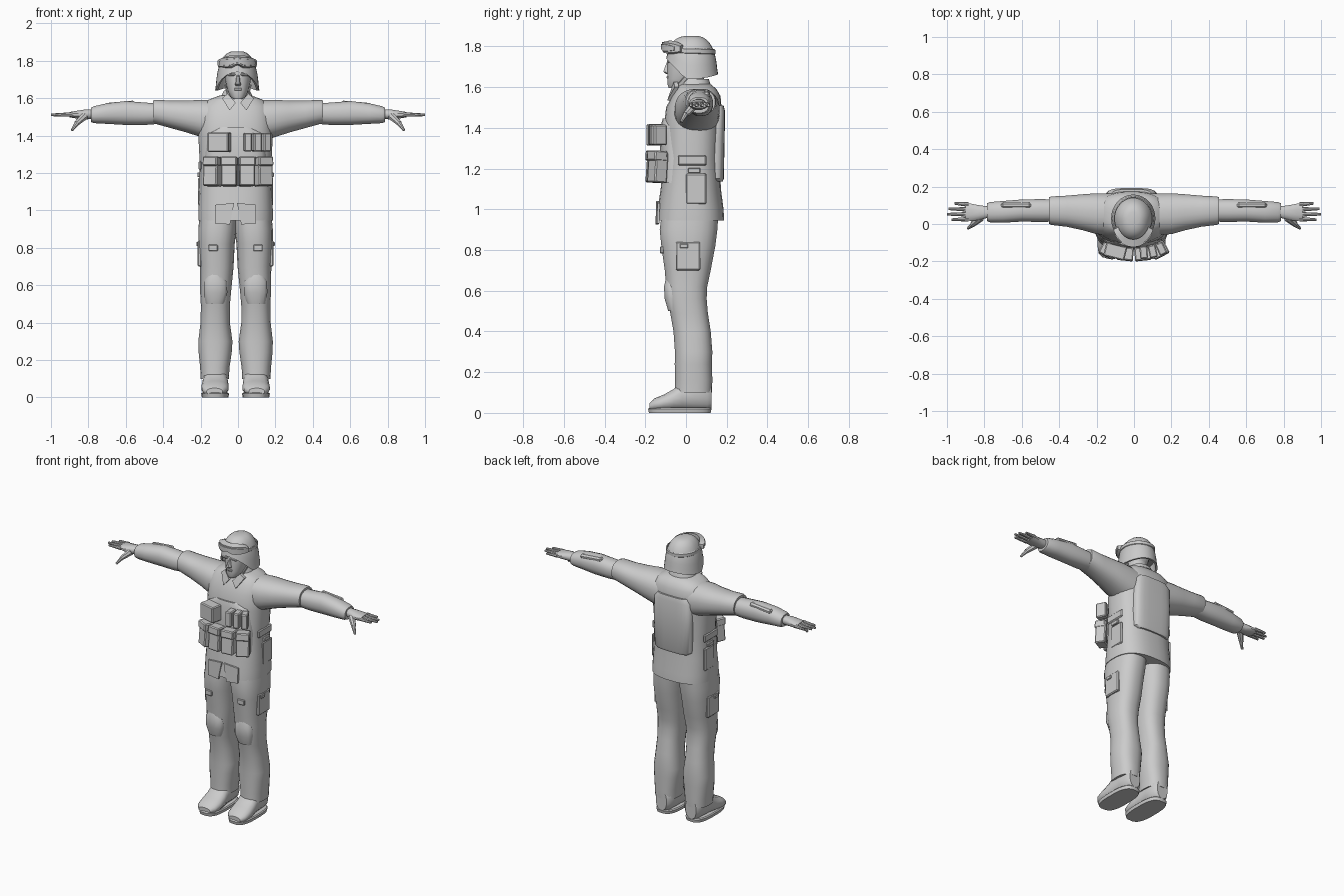
import bpy, bmesh, math
from math import sin, cos, pi, radians
from mathutils import Matrix, Vector

grey = bpy.data.materials.new("plain grey")
grey.diffuse_color = (0.6, 0.6, 0.6, 1)
SHIFT = -0.013  # body sits slightly off the arm centre


def finish(name, bm, angle=40):
    bmesh.ops.recalc_face_normals(bm, faces=bm.faces)
    me = bpy.data.meshes.new(name)
    bm.to_mesh(me)
    bm.free()
    me.materials.append(grey)
    ob = bpy.data.objects.new(name, me)
    bpy.context.collection.objects.link(ob)
    bpy.ops.object.select_all(action='DESELECT')
    ob.select_set(True)
    bpy.context.view_layer.objects.active = ob
    bpy.ops.object.shade_smooth_by_angle(angle=radians(angle))
    return ob


def skin(bm, rows, closed=True, caps=True):
    vs = [[bm.verts.new(p) for p in r] for r in rows]
    n = len(rows[0])
    for a, b in zip(vs, vs[1:]):
        for i in range(n if closed else n - 1):
            j = (i + 1) % n
            bm.faces.new((a[i], a[j], b[j], b[i]))
    if caps:
        bm.faces.new(vs[0])
        bm.faces.new(vs[-1])


def loft(name, rings, axis='z', s=1, dx=0, n=24, p=2.3):
    """rings: (position along axis, low a, high a, low b, high b)"""
    bm, rows = bmesh.new(), []
    for t, a0, a1, b0, b1 in rings:
        row = []
        for i in range(n):
            u = 2 * pi * (i + .5) / n
            c, d = cos(u), sin(u)
            a = (a0 + a1) / 2 + (a1 - a0) / 2 * math.copysign(abs(c) ** (2 / p), c)
            b = (b0 + b1) / 2 + (b1 - b0) / 2 * math.copysign(abs(d) ** (2 / p), d)
            x, y, z = {'z': (a, b, t), 'x': (t, a, b), 'y': (a, t, b)}[axis]
            row.append((s * x + dx, y, z))
        rows.append(row)
    skin(bm, rows)
    return finish(name, bm)


def box(name, loc, size, rot=(0, 0, 0), bevel=.006):
    bm = bmesh.new()
    bmesh.ops.create_cube(bm, size=1, matrix=Matrix.Diagonal((*size, 1)))
    if bevel:
        bmesh.ops.bevel(bm, geom=bm.edges[:], offset=bevel, segments=1, affect='EDGES')
    ob = finish(name, bm, 30)
    ob.location, ob.rotation_euler = loc, rot
    return ob


def plate(name, pts, depth):
    bm = bmesh.new()
    skin(bm, [pts, [(x, y + depth, z) for x, y, z in pts]])
    return finish(name, bm, 20)


def tube(name, a, b, r0, r1):
    a, b = Vector(a), Vector(b)
    bm = bmesh.new()
    m = Matrix.Translation((a + b) / 2) @ (b - a).to_track_quat('Z', 'Y').to_matrix().to_4x4()
    bmesh.ops.create_cone(bm, cap_ends=True, segments=8, radius1=r0, radius2=r1,
                          depth=(b - a).length, matrix=m)
    return finish(name, bm)


def arc_band(name, half, cy, rx, ry, thick, low, high, steps=24):
    """curved band around the head, angle measured from the front"""
    bm, rows = bmesh.new(), []
    for i in range(steps + 1):
        a = -half + 2 * half * i / steps
        f = lambda k, z: (k * rx * sin(a) + SHIFT * .3, cy - k * ry * cos(a), z)
        k = 1 + thick / ry
        lo, hi = low(a), high(a)
        e = (hi - lo) * .15
        rows.append([f(1, lo), f(k, lo + e), f(k, hi - e), f(1, hi)])
    skin(bm, rows)
    return finish(name, bm)


# jacket body
loft("jacket", [(.945, -.2, .2, -.145, .188), (1.0, -.2, .2, -.14, .185),
                (1.1, -.195, .195, -.125, .172), (1.25, -.192, .192, -.11, .166),
                (1.4, -.2, .2, -.11, .172), (1.5, -.195, .195, -.098, .175),
                (1.555, -.185, .185, -.07, .17), (1.59, -.15, .15, -.052, .15),
                (1.615, -.085, .085, -.04, .12)], dx=SHIFT, n=32, p=2.6)
for s in (1, -1):
    # front hem corners hanging below the jacket opening
    plate("jacket_hem_flap", [(SHIFT + s * .008, -.146, 1.04), (SHIFT + s * .11, -.14, 1.03),
                              (SHIFT + s * .11, -.143, .93), (SHIFT + s * .03, -.15, .925)], .012)
# vest
loft("vest_front", [(1.13, -.17, .17, -.132, .05), (1.3, -.165, .165, -.128, .05),
                    (1.41, -.155, .155, -.124, .05), (1.445, -.1, .1, -.115, .04)],
     dx=SHIFT, p=2.8)
loft("vest_back", [(1.135, -.115, .115, .08, .18), (1.15, -.135, .135, .07, .186),
                   (1.35, -.14, .14, .07, .19), (1.48, -.135, .135, .07, .192),
                   (1.51, -.11, .11, .08, .185)], dx=SHIFT, p=4)
for s in (1, -1):
    box("vest_side_strap", (SHIFT + s * .19, .03, 1.24), (.014, .14, .05))
    box("side_buckle", (SHIFT + s * .197, .04, 1.19), (.015, .06, .025), bevel=.003)
    box("jacket_side_pocket", (SHIFT + s * .192, .05, 1.1), (.016, .1, .15))

# ammunition pouches in two rows
for x, y, turn in ((-.135, -.138, -28), (-.046, -.157, -6), (.046, -.157, 6), (.135, -.138, 28)):
    r = (radians(-4), 0, radians(turn))
    box("lower_pouch", (x, y, 1.205), (.083, .068, .15), r)
    box("lower_pouch_flap", (x * 1.01, y - .003, 1.262), (.087, .07, .05), r)
box("radio_pouch", (-.1, -.146, 1.365), (.115, .075, .105), (0, 0, radians(-14)))
for x, y, turn in ((.052, -.152, 4), (.1, -.146, 13), (.145, -.132, 26)):
    box("upper_pouch", (x, y, 1.365), (.042, .068, .1), (0, 0, radians(turn)))

# sleeves, hands
for s in (1, -1):
    loft("upper_sleeve", [(.1, -.06, .165, 1.36, 1.59), (.2, -.055, .165, 1.392, 1.592),
                          (.27, -.035, .16, 1.415, 1.588), (.36, -.015, .152, 1.44, 1.588),
                          (.44, -.006, .148, 1.462, 1.592), (.455, 0, .143, 1.464, 1.588)],
         'x', s)
    loft("forearm_sleeve", [(.42, .012, .132, 1.462, 1.572), (.5, .01, .134, 1.456, 1.578),
                            (.6, .012, .132, 1.456, 1.586), (.7, .006, .124, 1.462, 1.574),
                            (.77, .008, .118, 1.466, 1.558), (.785, .015, .112, 1.472, 1.55)],
         'x', s, n=16)
    box("sleeve_fold", (s * .63, .1, 1.566), (.16, .035, .03), (0, s * radians(5), 0), .01)
    loft("hand", [(.77, .035, .095, 1.488, 1.542), (.82, .022, .1, 1.486, 1.54),
                  (.87, .015, .11, 1.492, 1.532), (.9, .018, .11, 1.497, 1.527)],
         'x', s, n=12)
    for i, tip in enumerate((.975, 1.0, .992, .96)):
        y = .026 + i * .026
        tube("finger", (s * .885, y, 1.513), (s * tip, y * 1.12 - .006, 1.511), .0125, .007)
    tube("thumb_base", (s * .82, .035, 1.505), (s * .863, -.002, 1.465), .022, .015)
    tube("thumb_tip", (s * .858, .0, 1.47), (s * .888, -.024, 1.428), .014, .007)

# trousers, boots
for s in (1, -1):
    loft("trouser_leg", [(.98, -.01, .192, -.12, .16), (.9, -.006, .2, -.13, .155),
                         (.82, .004, .2, -.122, .145), (.7, .01, .192, -.105, .122),
                         (.62, .018, .19, -.098, .105), (.56, .024, .19, -.092, .102),
                         (.49, .03, .186, -.078, .108), (.4, .03, .188, -.062, .122),
                         (.3, .016, .2, -.055, .13), (.24, .02, .198, -.056, .128),
                         (.16, .032, .19, -.054, .13), (.1, .035, .187, -.056, .128)],
         s=s, dx=SHIFT, p=2.4)
    loft("knee_pad", [(.66, .07, .15, -.1, -.03), (.62, .045, .17, -.109, -.03),
                      (.56, .042, .172, -.106, -.03), (.5, .06, .16, -.088, -.02)],
         s=s, dx=SHIFT, n=12)
    box("thigh_pocket", (SHIFT + s * .192, .01, .77), (.022, .12, .14))
    box("pocket_tab", (SHIFT + s * .197, -.01, .82), (.026, .04, .022), bevel=.003)
    box("thigh_strap", (SHIFT + s * .12, -.118, .8), (.05, .018, .035), bevel=.004)
    loft("boot", [(.125, .07, .15, .02, .15), (.105, .05, .165, .01, .17),
                  (.04, .042, .172, .01, .18), (-.02, .042, .175, .01, .16),
                  (-.06, .038, .18, .01, .118), (-.11, .036, .184, .01, .09),
                  (-.155, .045, .178, .01, .072), (-.178, .07, .155, .012, .05)],
         'y', s, SHIFT, 16)
    loft("boot_sole", [(0, .038, .18, -.183, .122), (.02, .034, .184, -.187, .126),
                       (.026, .04, .178, -.18, .12)], s=s, dx=SHIFT, p=2.9)

# collar and lapels
loft("collar", [(1.57, -.1, .1, -.055, .13), (1.61, -.085, .085, -.045, .122),
                (1.64, -.07, .07, -.03, .112)], dx=SHIFT * .5)
for s in (1, -1):
    plate("lapel", [(s * .012, -.078, 1.575), (s * .055, -.06, 1.625),
                    (s * .085, -.055, 1.6), (s * .045, -.092, 1.535)], .02)

# head
loft("neck", [(1.56, -.06, .06, -.04, .09), (1.7, -.055, .055, -.04, .09)], n=16)
loft("head", [(1.595, -.025, .025, -.085, -.03), (1.61, -.042, .042, -.09, .02),
              (1.64, -.056, .056, -.092, .07), (1.69, -.068, .068, -.092, .1),
              (1.73, -.072, .072, -.09, .115), (1.78, -.07, .07, -.085, .115)])
loft("nose", [(1.665, -.014, .014, -.1, -.07), (1.675, -.017, .017, -.113, -.07),
              (1.69, -.012, .012, -.108, -.07), (1.725, -.008, .008, -.094, -.07)], n=8)
box("lips", (0, -.09, 1.648), (.044, .012, .014), bevel=.004)
for s in (1, -1):
    box("brow", (s * .033, -.088, 1.725), (.04, .012, .012), (0, s * radians(6), 0), .004)
    box("chin_strap", (s * .06, -.01, 1.635), (.008, .02, .09), (radians(-40), s * radians(14), 0), .002)

# helmet: rim is high over the face and low over the ears and nape
bm, rows = bmesh.new(), []


def rim(a):
    f = cos(a)
    return 1.74 - .1 * min(1, (1 - f) / .75) if f > 0 else 1.64 + .022 * f * f


for t in range(1, 11):
    ph = t / 10 * pi / 2
    r = sin(ph) ** .68
    if t == 10:
        r = 1.03
    rows.append([(SHIFT * .3 + .115 * r * sin(a), .03 - .124 * r * cos(a),
                  1.852 - (1.852 - rim(a)) * (1 - cos(ph)))
                 for a in (2 * pi * i / 32 for i in range(32))])
for k, up in ((.93, 0), (.85, .06)):
    rows.append([(SHIFT * .3 + .115 * k * sin(a), .03 - .124 * k * cos(a), rim(a) + up)
                 for a in (2 * pi * i / 32 for i in range(32))])
skin(bm, rows)
finish("helmet", bm)

# goggles with strap
arc_band("goggle_frame", 1.15, .03, .088, .112, .036,
         lambda a: 1.757 + .018 * math.exp(-(a / .22) ** 2) + .012 * (a / 1.15) ** 4,
         lambda a: 1.828 - .022 * (a / 1.15) ** 4)
arc_band("goggle_lens", .95, .03, .088, .112, .041,
         lambda a: 1.768 + .018 * math.exp(-(a / .22) ** 2) + .01 * (a / .95) ** 4,
         lambda a: 1.816 - .015 * (a / .95) ** 4)
arc_band("goggle_strap", pi - .001, .03, .098, .109, .006,
         lambda a: 1.768 - .01 * abs(a) / pi, lambda a: 1.796 - .01 * abs(a) / pi, 40)
